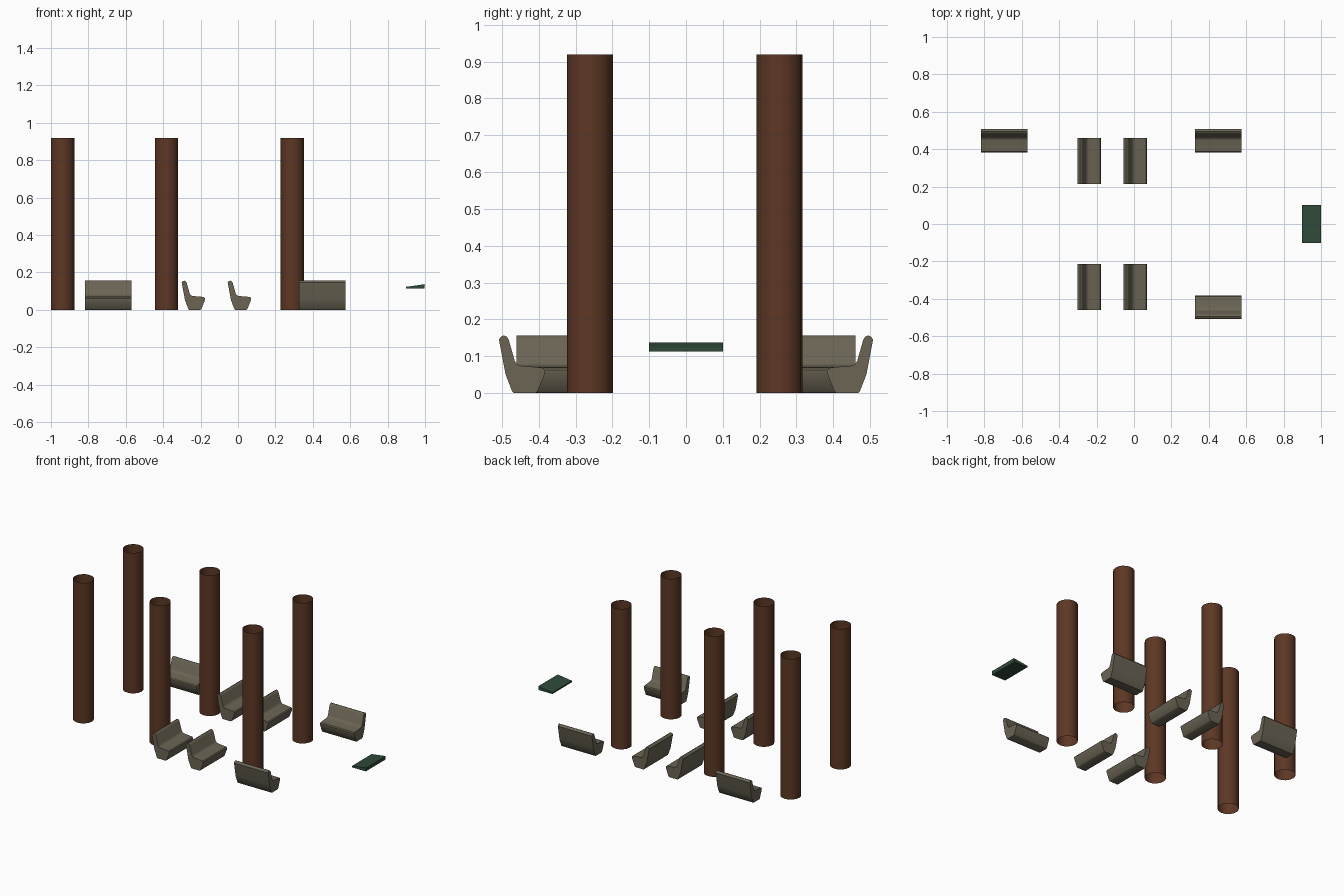
import bpy, bmesh, math
from mathutils import Matrix

if "Cube" in bpy.data.objects:
    bpy.data.objects.remove(bpy.data.objects["Cube"])


def material(name, rgb):
    m = bpy.data.materials.new(name)
    m.diffuse_color = (*rgb, 1)
    m.use_nodes = True
    m.node_tree.nodes["Principled BSDF"].inputs["Base Color"].default_value = m.diffuse_color
    return m


BROWN = material("brown wood", (0.11, 0.038, 0.018))
TAUPE = material("taupe upholstery", (0.145, 0.128, 0.088))
GREEN = material("dark green", (0.028, 0.07, 0.04))


def add_object(name, bm, mat, smooth):
    bmesh.ops.recalc_face_normals(bm, faces=bm.faces)
    mesh = bpy.data.meshes.new(name)
    bm.to_mesh(mesh)
    bm.free()
    mesh.materials.append(mat)
    ob = bpy.data.objects.new(name, mesh)
    bpy.context.collection.objects.link(ob)
    if smooth:
        bpy.ops.object.select_all(action='DESELECT')
        bpy.context.view_layer.objects.active = ob
        ob.select_set(True)
        bpy.ops.object.shade_smooth_by_angle(angle=math.radians(40))
    return ob


def prism(profile, width):
    """Extrude an (x, z) profile along y, centred on y = 0."""
    bm = bmesh.new()
    face = bm.faces.new([bm.verts.new((x, -width / 2, z)) for x, z in profile])
    ext = bmesh.ops.extrude_face_region(bm, geom=[face], use_keep_orig=True)
    verts = [g for g in ext["geom"] if isinstance(g, bmesh.types.BMVert)]
    bmesh.ops.translate(bm, verts=verts, vec=(0, width, 0))
    return bm


# Columns: open tubes
for x in (-0.9375, -0.382, 0.291):
    for y in (-0.261, 0.254):
        bm = bmesh.new()
        bmesh.ops.create_cone(bm, cap_ends=False, segments=16, radius1=0.0625,
                              radius2=0.0625, depth=0.92,
                              matrix=Matrix.Translation((x, y, 0.46)))
        add_object("column", bm, BROWN, True)

# Bench side profile: x measured forward from the back of the backrest
BENCH = [(0.036, 0.004), (0.040, 0), (0.100, 0), (0.105, 0.004),
         (0.124, 0.052), (0.125, 0.062), (0.120, 0.068), (0.105, 0.070),
         (0.060, 0.074), (0.050, 0.077), (0.043, 0.087), (0.026, 0.146),
         (0.021, 0.153), (0.013, 0.156), (0.005, 0.153), (0.000, 0.145),
         (0.017, 0.055), (0.020, 0.045)]

# Benches: back position and the turn about z (0 faces +x)
BENCHES = [(x, y, 0) for x in (-0.301, -0.055) for y in (-0.337, 0.337)]
BENCHES += [(-0.694, 0.508, -90), (0.45, 0.508, -90), (0.45, -0.508, 90)]
for x, y, turn in BENCHES:
    bench = add_object("bench", prism(BENCH, 0.247), TAUPE, True)
    bench.data.transform(Matrix.Translation((x, y, 0))
                         @ Matrix.Rotation(math.radians(turn), 4, 'Z'))

# Small sloping panel at the far end
PANEL = [(0.898, 0.113), (0.997, 0.113), (0.997, 0.123), (1.0, 0.137),
         (0.898, 0.123)]
add_object("panel", prism(PANEL, 0.202), GREEN, False)
